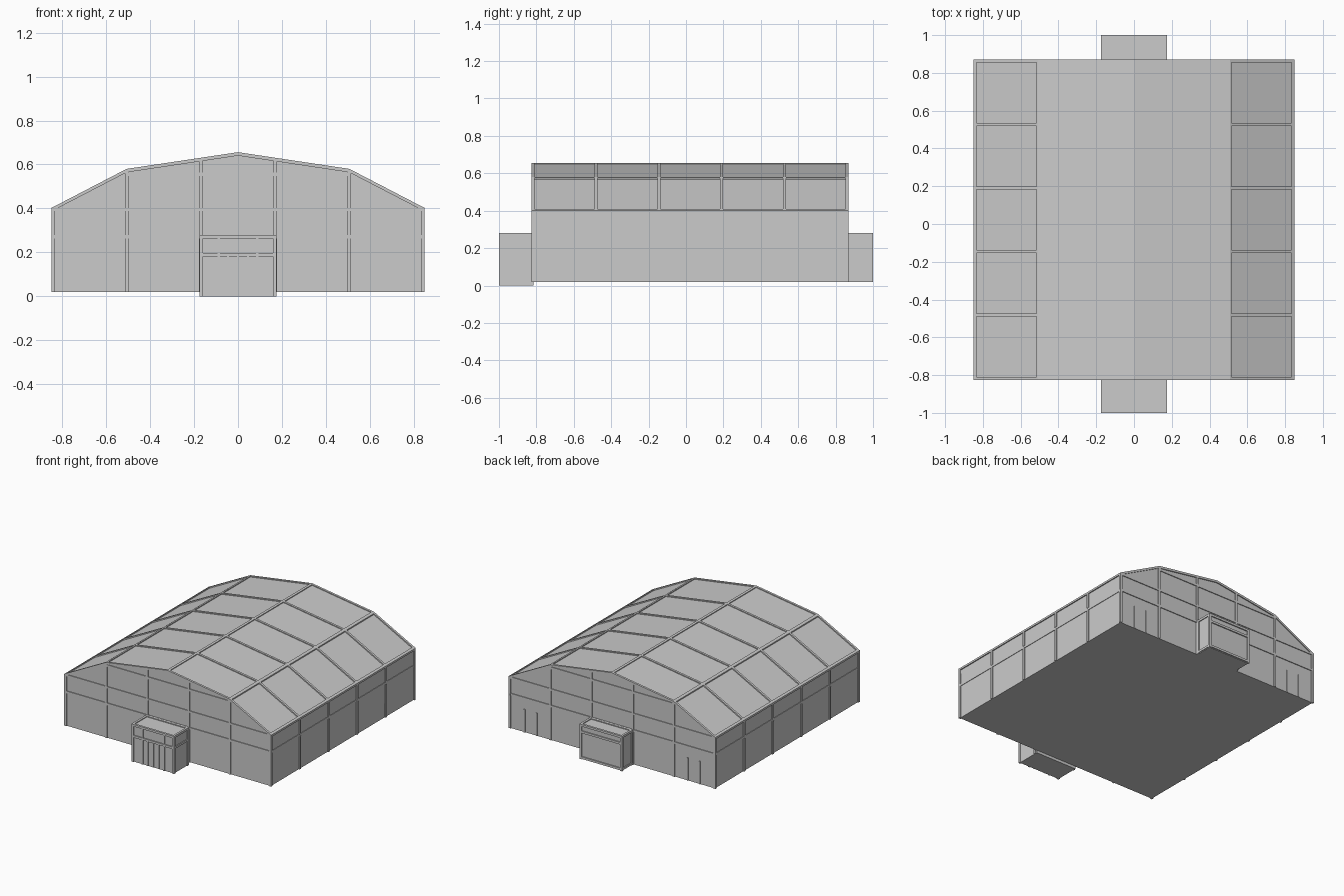
import bpy, bmesh

if "Cube" in bpy.data.objects:
    bpy.data.objects.remove(bpy.data.objects["Cube"])

W = 0.016                                  # beam width
YF, YB = -0.825, 0.87                      # gable ends of the hall
Z0 = 0.02                                  # underside of the hall
ROOF = [(-0.85, 0.402), (-0.507, 0.58), (0, 0.656), (0.507, 0.58), (0.85, 0.402)]
RIBS = [YF + W / 2 + i * (YB - YF - W) / 5 for i in range(6)]


def finish(name, bm):
    bmesh.ops.recalc_face_normals(bm, faces=bm.faces)
    me = bpy.data.meshes.new(name)
    bm.to_mesh(me)
    bm.free()
    ob = bpy.data.objects.new(name, me)
    bpy.context.collection.objects.link(ob)
    return ob


def box(bm, x0, x1, y0, y1, z0, z1):
    m = bmesh.ops.create_cube(bm, size=1)["verts"]
    for v in m:
        v.co = (x1 if v.co.x > 0 else x0, y1 if v.co.y > 0 else y0, z1 if v.co.z > 0 else z0)


def prism(bm, profile, y0, y1):
    """Extrude an xz profile along y."""
    f = bm.faces.new([bm.verts.new((x, y0, z)) for x, z in profile])
    r = bmesh.ops.extrude_face_region(bm, geom=[f])["geom"]
    bmesh.ops.translate(bm, vec=(0, y1 - y0, 0),
                        verts=[g for g in r if isinstance(g, bmesh.types.BMVert)])


def roof_z(x):
    x = abs(x)
    for (xa, za), (xb, zb) in zip(ROOF[2:], ROOF[3:]):
        if x <= xb:
            return za + (zb - za) * (x - xa) / (xb - xa)
    return ROOF[-1][1]


# Hall shell, slightly behind the frame
bm = bmesh.new()
skin = [(x * 0.991, z - 0.006) for x, z in ROOF]
prism(bm, [(-0.842, Z0)] + skin + [(0.842, Z0)], YF + 0.007, YB - 0.007)
finish("hall_shell", bm)

# Roof ribs across the hall
bm = bmesh.new()
for y in RIBS:
    for (xa, za), (xb, zb) in zip(ROOF, ROOF[1:]):
        prism(bm, [(xa, za), (xb, zb), (xb, zb - 0.016), (xa, za - 0.016)], y - W / 2, y + W / 2)
finish("roof_ribs", bm)

# Ridge, hip and eave beams along the hall
bm = bmesh.new()
for x in (-0.507, 0, 0.507):
    xs = (x - 0.01, x, x + 0.01)
    prism(bm, [(a, roof_z(a)) for a in xs] + [(a, roof_z(a) - 0.016) for a in xs[::-1]], YF, YB)
for s in (-1, 1):
    prism(bm, [(s * 0.85, 0.402), (s * 0.834, roof_z(0.834)), (s * 0.834, 0.388), (s * 0.85, 0.388)], YF, YB)
finish("roof_beams", bm)

# Side wall posts and rails
bm = bmesh.new()
for s in (-1, 1):
    xa, xb, xr = sorted((s * 0.832, s * 0.85)), None, sorted((s * 0.832, s * 0.846))
    for y in RIBS:
        box(bm, *xa, y - W / 2, y + W / 2, Z0, 0.264)
        box(bm, *xa, y - W / 2, y + W / 2, 0.28, 0.395)
    box(bm, *xr, YF + 0.003, YB - 0.003, 0.264, 0.28)
finish("side_wall_frame", bm)

# Gable wall posts and rails, both ends
bm = bmesh.new()
for ya, yb in ((YF, YF + 0.015), (YB - 0.015, YB)):
    for x in (-0.842, -0.507, -0.17, 0.17, 0.507, 0.842):
        box(bm, x - W / 2, x + W / 2, ya, yb, Z0, roof_z(abs(x) + W / 2) - 0.004)
    box(bm, -0.846, 0.846, ya + 0.001, yb - 0.001, 0.264, 0.28)
    box(bm, -0.846, 0.846, ya + 0.001, yb - 0.001, 0.388, 0.402)
    box(bm, -0.507, 0.507, ya + 0.001, yb - 0.001, 0.547, 0.564)
finish("gable_frame", bm)


def porch(name, y_out, y_in, z0, rail, sill):
    """Box porch with framed edges; y_out is its outer face."""
    d = 1 if y_in > y_out else -1
    hx = 0.175
    bm = bmesh.new()
    box(bm, -hx + 0.006, hx - 0.006, *sorted((y_out + d * 0.008, y_in + d * 0.01)), z0, 0.274)
    finish(name + "_body", bm)
    bm = bmesh.new()
    front = sorted((y_out, y_out + d * W))
    deep = sorted((y_out, y_in))
    for s in (-1, 1):
        side = sorted((s * hx, s * (hx - W)))
        box(bm, *side, *front, z0, 0.28)
        box(bm, *side, *sorted((y_in - d * W, y_in)), z0, 0.28)
        for z in [0.264] + ([rail] if rail else []) + ([sill] if sill else []):
            box(bm, *side, *deep, z, z + W)
    for z in (0.264, rail or 0.215):
        box(bm, -hx, hx, *front, z, z + W)
    box(bm, -hx, hx, *sorted((y_in - d * W, y_in)), 0.264, 0.28)
    if sill:
        box(bm, -hx, hx, *front, sill, sill + W)
    finish(name + "_frame", bm)


porch("entrance_porch", -1.0, YF, 0.0, 0.182, None)
porch("rear_porch", 1.0, YB, 0.02, None, 0.024)

# Entrance doors: jambs, transom bars and leaf stiles
bm = bmesh.new()
for x in (-0.088, 0.088):
    box(bm, x - 0.006, x + 0.006, -0.998, -0.985, 0, 0.27)
for x in (-0.045, 0, 0.045):
    box(bm, x - 0.004, x + 0.004, -0.995, -0.985, 0, 0.182)
finish("entrance_doors", bm)

# Rear side door jambs
bm = bmesh.new()
for c in (-0.67, 0.67):
    for x in (c - 0.05, c + 0.05):
        box(bm, x - 0.005, x + 0.005, YB - 0.012, YB - 0.001, Z0, 0.19)
finish("rear_door_jambs", bm)
